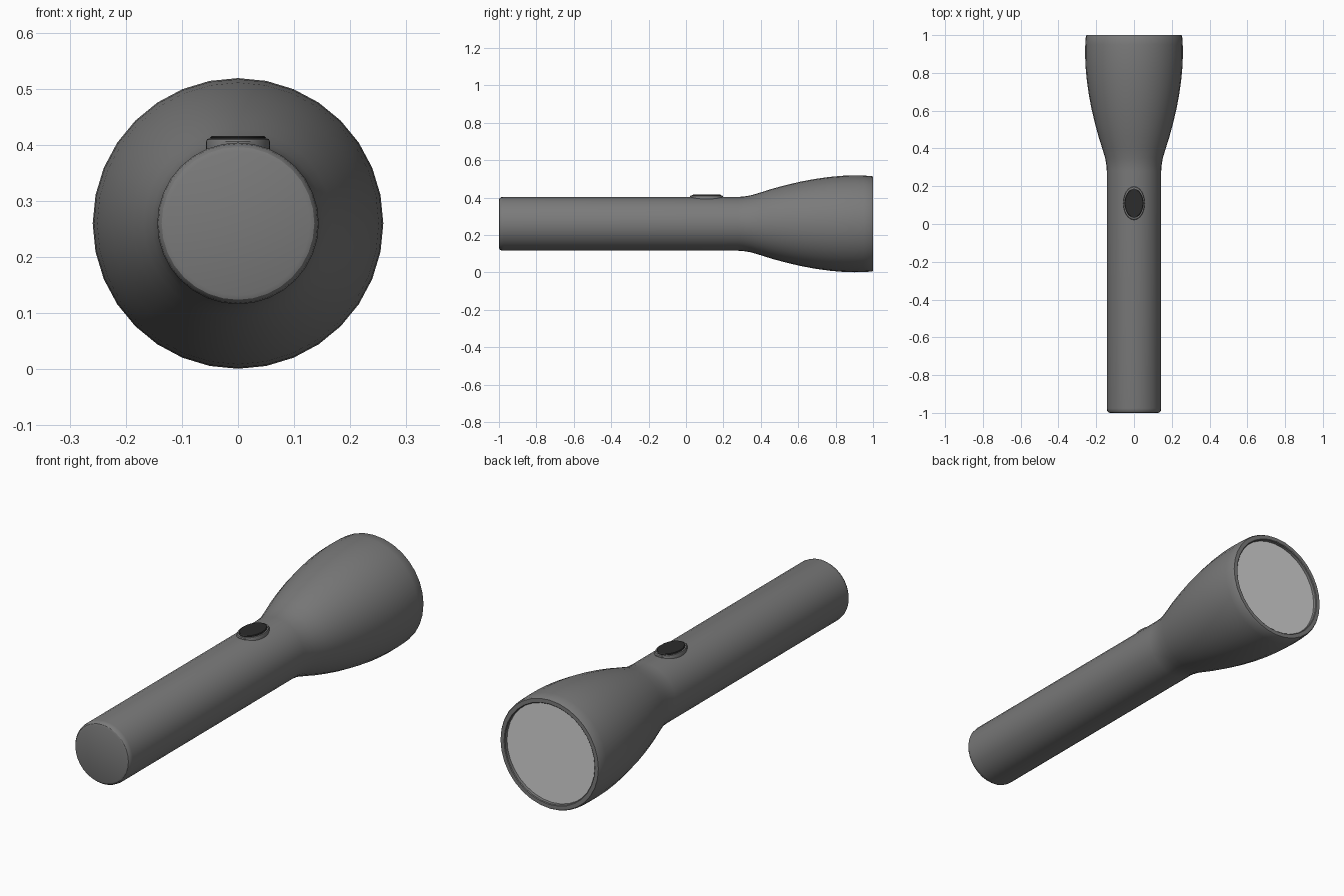
import bpy, bmesh, math
from mathutils import Vector

cube = bpy.data.objects.get("Cube")
if cube:
    bpy.data.objects.remove(cube, do_unlink=True)

SIDES = 32
AXIS_Z = 0.26      # height of the barrel's axis
BUTTON_Y = 0.11


def material(name, grey):
    mat = bpy.data.materials.new(name)
    colour = (grey, grey, grey, 1)
    mat.use_nodes = True
    mat.diffuse_color = colour
    bsdf = mat.node_tree.nodes["Principled BSDF"]
    bsdf.inputs["Base Color"].default_value = colour
    bsdf.inputs["Roughness"].default_value = 0.6
    return mat


body_grey = material("body grey", 0.195)
button_black = material("button black", 0.025)
lens_grey = material("lens light grey", 0.65)


def loft(name, rings, place, mat, start_cap=True, end_cap=True):
    """Skin a stack of (distance, radius) rings, positioned by place()."""
    bm = bmesh.new()
    loops = []
    for dist, radius in rings:
        loops.append([bm.verts.new(place(dist, radius * math.sin(a), radius * math.cos(a)))
                      for a in (math.tau * i / SIDES for i in range(SIDES))])
    for low, high in zip(loops, loops[1:]):
        for i in range(SIDES):
            j = (i + 1) % SIDES
            bm.faces.new((low[i], low[j], high[j], high[i]))
    if start_cap:
        bm.faces.new(loops[0])
    if end_cap:
        bm.faces.new(loops[-1])
    bmesh.ops.recalc_face_normals(bm, faces=bm.faces)
    mesh = bpy.data.meshes.new(name)
    bm.to_mesh(mesh)
    bm.free()
    mesh.materials.append(mat)
    obj = bpy.data.objects.new(name, mesh)
    bpy.context.collection.objects.link(obj)
    bpy.ops.object.select_all(action="DESELECT")
    obj.select_set(True)
    bpy.context.view_layer.objects.active = obj
    bpy.ops.object.shade_smooth_by_angle(angle=math.radians(32))
    return obj


def along_barrel(dist, u, v):
    return Vector((u, dist, AXIS_Z + v))


def on_button(dist, u, v):
    # Oval, longer along the barrel
    return Vector((u, BUTTON_Y + v * 1.55, dist))


# Barrel, flared head and rim, turned as one profile
profile = [(-1, 0.128), (-0.997, 0.136), (-0.989, 0.142), (-0.976, 0.144),
           (0.28, 0.144), (0.31, 0.146), (0.35, 0.153), (0.40, 0.168),
           (0.46, 0.187), (0.53, 0.206), (0.61, 0.225), (0.69, 0.240),
           (0.77, 0.251), (0.84, 0.257), (0.90, 0.259), (0.95, 0.258),
           (0.994, 0.255), (1, 0.251), (1, 0.233), (0.997, 0.230), (0.982, 0.229)]
loft("flashlight_body", profile, along_barrel, body_grey, end_cap=False)

# Lens disc set back inside the rim
loft("lens", [(0.978, 0.229), (0.984, 0.229)], along_barrel, lens_grey)

# Switch: raised oval collar with a dark push pad
loft("switch_collar", [(0.37, 0.057), (0.406, 0.057), (0.410, 0.055), (0.411, 0.052)],
     on_button, body_grey)
loft("switch_pad", [(0.409, 0.050), (0.413, 0.050), (0.416, 0.047)], on_button, button_black)
